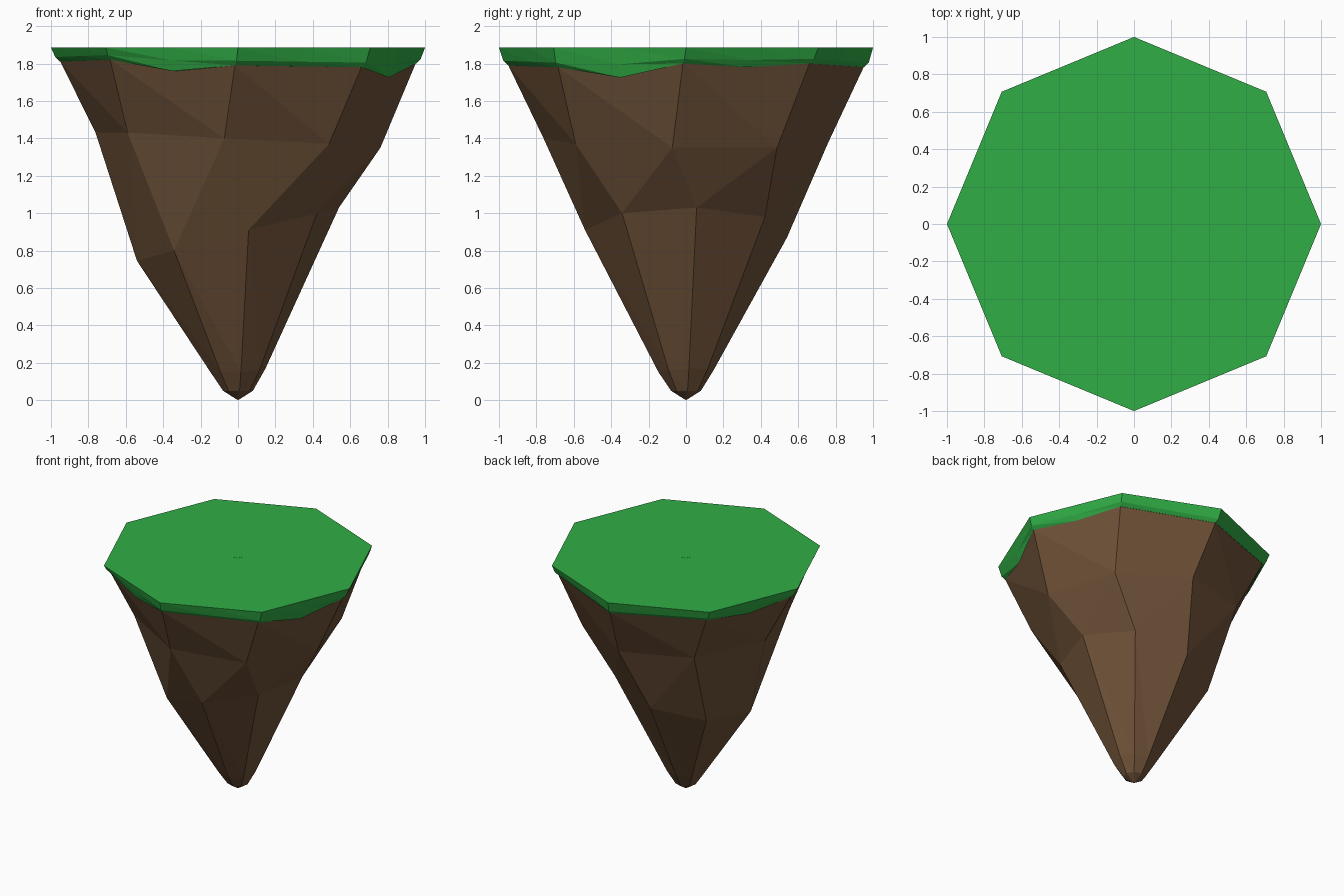
import bpy, bmesh
from math import cos, sin, radians

if "Cube" in bpy.data.objects:
    bpy.data.objects.remove(bpy.data.objects["Cube"])

TOP = 1.885


def material(name, color):
    m = bpy.data.materials.new(name)
    m.diffuse_color = color
    m.use_nodes = True
    m.node_tree.nodes["Principled BSDF"].inputs["Base Color"].default_value = m.diffuse_color
    return m


def ring(radius, heights, twist=0):
    """Octagon corners, one height per corner, starting at +x."""
    return [(radius * cos(radians(45 * i + twist)),
             radius * sin(radians(45 * i + twist)), z)
            for i, z in enumerate(heights)]


def with_midpoints(pts, dips):
    """Insert a vertex halfway along each side, lowered by its dip."""
    out = []
    for i, p in enumerate(pts):
        q = pts[(i + 1) % len(pts)]
        out += [p, ((p[0] + q[0]) / 2, (p[1] + q[1]) / 2, (p[2] + q[2]) / 2 - dips[i])]
    return out


def loft(name, rings, leans, mat):
    """Join rings (top to bottom) with triangles; lean picks the diagonal."""
    bm = bmesh.new()
    loops = [[bm.verts.new(p) for p in r] for r in rings]
    for a, b, lean in zip(loops, loops[1:], leans):
        n = len(a)
        for i in range(n):
            j = (i + 1) % n
            if len(b) == 1:
                bm.faces.new((a[i], a[j], b[0]))
            elif lean:
                bm.faces.new((a[i], a[j], b[j]))
                bm.faces.new((a[i], b[j], b[i]))
            else:
                bm.faces.new((a[i], a[j], b[i]))
                bm.faces.new((a[j], b[j], b[i]))
    bm.faces.new(loops[0])
    if len(loops[-1]) > 1:
        bm.faces.new(loops[-1][::-1])
    bmesh.ops.recalc_face_normals(bm, faces=bm.faces)
    me = bpy.data.meshes.new(name)
    bm.to_mesh(me)
    bm.free()
    me.materials.append(mat)
    ob = bpy.data.objects.new(name, me)
    bpy.context.collection.objects.link(ob)
    return ob


grass = material("grass", (0.03, 0.42, 0.06, 1))
earth = material("earth", (0.16, 0.085, 0.04, 1))

# Heights where the turf ends on each corner, and how far each side sags
edge = [1.80, 1.80, 1.78, 1.80, 1.81, 1.82, 1.79, 1.78]
sag = [0.02, 0, 0, 0.04, 0, 0.045, 0, 0.065]

# Turf cap
loft("grass_cap", [
    with_midpoints(ring(1.0, [TOP] * 8), [0] * 8),
    with_midpoints(ring(0.977, [z + 0.025 for z in edge], -0.5), [s * 0.3 for s in sag]),
    with_midpoints(ring(0.952, edge, -1), sag),
], [True, True], grass)

# Tapering rock below the turf
loft("rock_base", [
    ring(0.95, edge, -1),
    ring(0.765, [1.35, 1.35, 1.38, 1.41, 1.43, 1.43, 1.40, 1.37], -5.5),
    ring(0.543, [1.03, 0.98, 0.87, 0.79, 0.745, 0.80, 0.91, 1.00], 6),
    ring(0.148, [0.17, 0.165, 0.16, 0.155, 0.15, 0.15, 0.15, 0.16], 6),
    ring(0.08, [0.05] * 8, 6),
    [(0, 0, 0)],
], [True, False, True, True, True], earth)

# Small disc at the centre of the turf
bpy.ops.mesh.primitive_cylinder_add(vertices=16, radius=0.04, depth=0.004,
                                    location=(0, 0, TOP - 0.001))
disc = bpy.context.object
disc.name = "centre_disc"
disc.data.materials.append(grass)
